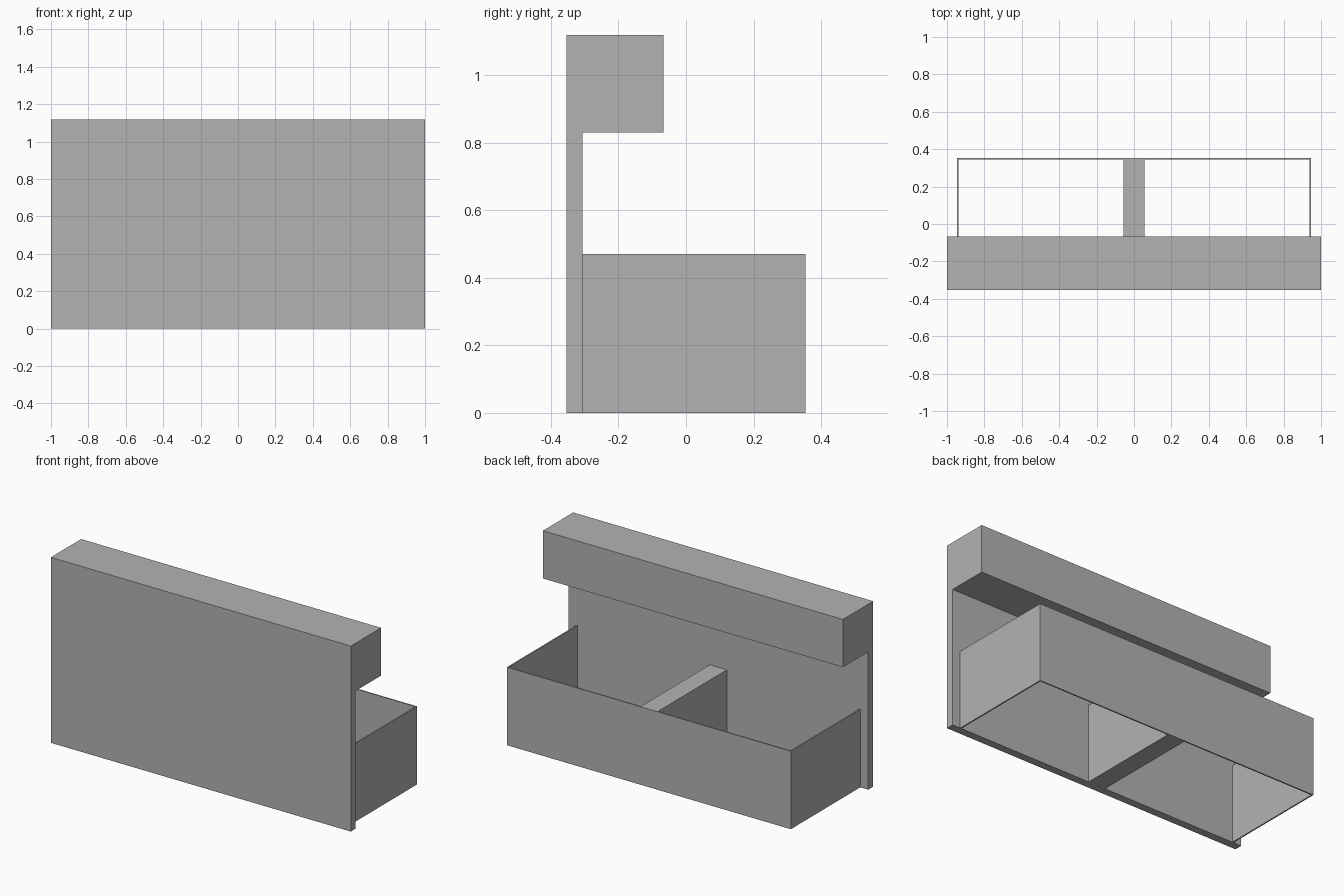
import bpy

# Remove the default cube
cube = bpy.data.objects.get("Cube")
if cube:
    bpy.data.objects.remove(cube, do_unlink=True)

# Single plain grey material
GREY = (0.45, 0.45, 0.45, 1.0)
grey = bpy.data.materials.new("plain grey")
grey.use_nodes = True
grey.diffuse_color = GREY
grey.node_tree.nodes["Principled BSDF"].inputs["Base Color"].default_value = GREY


def box(name, x, y, z):
    """Axis-aligned box spanning the given (low, high) ranges."""
    spans = (x, y, z)
    bpy.ops.mesh.primitive_cube_add(size=1)
    obj = bpy.context.object
    obj.name = obj.data.name = name
    obj.location = [(a + b) / 2 for a, b in spans]
    obj.scale = [b - a for a, b in spans]
    bpy.ops.object.transform_apply(location=True, rotation=False, scale=True)
    obj.data.materials.append(grey)
    return obj


FRONT, PANEL_BACK, BEAM_BACK, BACK = -0.354, -0.307, -0.066, 0.354
TOP, BEAM_BOTTOM, BIN_TOP = 1.118, 0.83, 0.47
HALF, WALL = 0.947, 0.008

# Front panel and the thick beam along its top
box("front_panel", (-1, 1), (FRONT, PANEL_BACK), (0, BEAM_BOTTOM))
box("top_beam", (-1, 1), (FRONT, BEAM_BACK), (BEAM_BOTTOM, TOP))

# Open bin behind the panel: thin walls and a thick centre divider
box("back_wall", (-HALF, HALF), (BACK - WALL, BACK), (0, BIN_TOP))
for side, sign in (("left", 1), ("right", -1)):
    x = sorted((sign * HALF, sign * (HALF - WALL)))
    box(side + "_wall", x, (PANEL_BACK, BACK - WALL), (0, BIN_TOP))
box("centre_divider", (-0.057, 0.057), (PANEL_BACK, BACK - WALL), (0, BIN_TOP))
